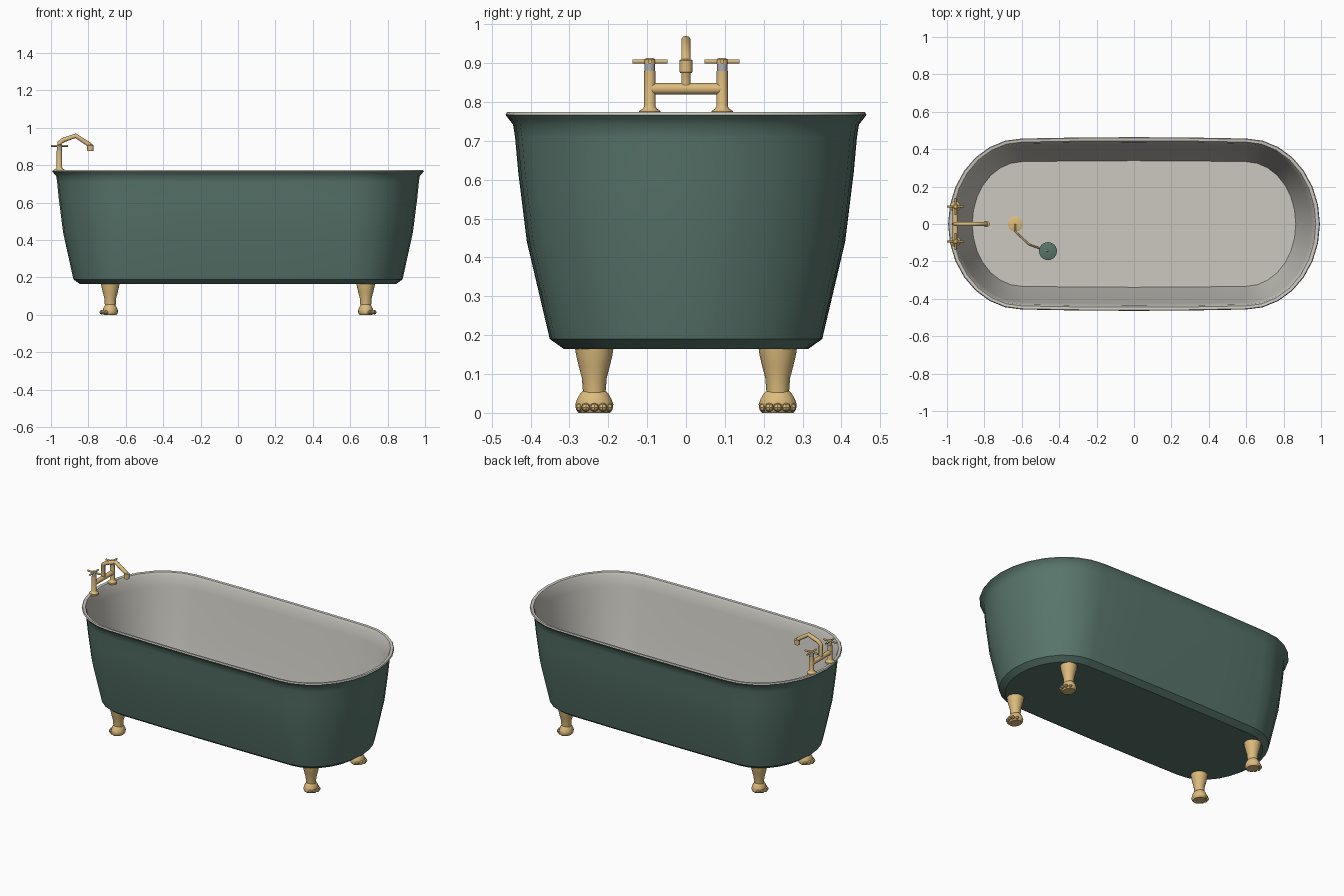
import bpy
import bmesh
import math

cube = bpy.data.objects.get("Cube")
if cube:
    bpy.data.objects.remove(cube, do_unlink=True)


def material(name, rgb):
    m = bpy.data.materials.new(name)
    m.use_nodes = True
    m.diffuse_color = (*rgb, 1)
    m.node_tree.nodes["Principled BSDF"].inputs["Base Color"].default_value = (*rgb, 1)
    return m


green = material("green enamel", (0.098, 0.178, 0.147))
white = material("white enamel", (0.60, 0.58, 0.53))
brass = material("brass", (0.72, 0.50, 0.205))
steel = material("steel", (0.40, 0.42, 0.45))


def loft(name, rings, mats, mat_rule=lambda i: 0):
    """Skin a list of equal-sized closed rings and cap both ends."""
    bm = bmesh.new()
    loops = [[bm.verts.new(p) for p in ring] for ring in rings]
    n = len(loops[0])
    for i in range(len(loops) - 1):
        for j in range(n):
            k = (j + 1) % n
            f = bm.faces.new((loops[i][j], loops[i][k], loops[i + 1][k], loops[i + 1][j]))
            f.material_index = mat_rule(i)
    bm.faces.new(loops[0][::-1]).material_index = mat_rule(0)
    bm.faces.new(loops[-1]).material_index = mat_rule(len(loops) - 1)
    bmesh.ops.recalc_face_normals(bm, faces=bm.faces)
    me = bpy.data.meshes.new(name)
    bm.to_mesh(me)
    bm.free()
    for m in mats:
        me.materials.append(m)
    ob = bpy.data.objects.new(name, me)
    bpy.context.collection.objects.link(ob)
    bpy.ops.object.select_all(action="DESELECT")
    ob.select_set(True)
    bpy.context.view_layer.objects.active = ob
    bpy.ops.object.shade_smooth_by_angle(angle=math.radians(32))
    return ob


def lathe(name, profile, loc, mat, n=16, sx=1):
    """Turn (radius, height) pairs around a vertical axis."""
    x, y, z = loc
    turn = [2 * math.pi * j / n for j in range(n)]
    rings = [[(x + sx * r * math.cos(a), y + r * math.sin(a), z + h) for a in turn]
             for r, h in profile]
    return loft(name, rings, [mat])


def tube(name, points, radius, mat):
    cu = bpy.data.curves.new(name, "CURVE")
    cu.dimensions = "3D"
    cu.bevel_depth = radius
    cu.bevel_resolution = 3
    cu.use_fill_caps = True
    sp = cu.splines.new("POLY")
    sp.points.add(len(points) - 1)
    for p, co in zip(sp.points, points):
        p.co = (*co, 1)
    cu.materials.append(mat)
    ob = bpy.data.objects.new(name, cu)
    bpy.context.collection.objects.link(ob)
    return ob


# Tub: stadium rings going up the outside, over the lip and down the inside
STRAIGHT, ARC = 0.6, 14


def stadium(half_x, half_y, z):
    half = []
    for i in range(ARC + 1):
        a = -math.pi / 2 + math.pi * i / ARC
        half.append((STRAIGHT + (half_x - STRAIGHT) * math.cos(a), half_y * math.sin(a)))
    for x in (0.3, 0.0, -0.3):
        half.append((x, half_y * (1 + 0.016 * (1 - (x / STRAIGHT) ** 2))))
    ring = half + [(-x, -y) for x, y in half]
    return [(x, y, z) for x, y in ring]


outside = [(0.845, 0.31, 0.165), (0.88, 0.345, 0.19), (0.935, 0.403, 0.44),
           (0.958, 0.425, 0.62), (0.967, 0.433, 0.71), (0.972, 0.438, 0.742),
           (0.985, 0.45, 0.757), (0.994, 0.457, 0.767)]
inside = [(0.99, 0.453, 0.774), (0.972, 0.438, 0.772), (0.965, 0.43, 0.758),
          (0.952, 0.418, 0.69), (0.915, 0.385, 0.44), (0.865, 0.333, 0.19)]
loft("tub", [stadium(*s) for s in outside + inside], [green, white],
     lambda i: int(i >= len(outside) - 1))

# Feet: turned leg, flattened paw and toes pointing to the tub ends
leg = [(0.051, 0.178), (0.047, 0.15), (0.04, 0.12), (0.032, 0.09), (0.029, 0.052)]
paw = [(0.03, 0.056), (0.036, 0.05), (0.044, 0.036), (0.049, 0.022), (0.047, 0.008), (0.04, 0)]
toe = [(0.002, -0.011), (0.009, -0.007), (0.012, 0), (0.009, 0.008), (0.002, 0.011)]
for sx, end in ((-1, "right"), (1, "left")):
    for sy, side in ((-1, "front"), (1, "back")):
        x, y = 0.683 * sx, 0.236 * sy
        lathe(f"{side}_{end}_leg", leg, (x, y, 0), brass)
        lathe(f"{side}_{end}_paw", paw, (x, y, 0), brass, sx=0.84)
        for k in range(-2, 3):
            a = math.radians(33 * k)
            lathe(f"{side}_{end}_toe", toe,
                  (x + sx * 0.046 * math.cos(a), y + 0.04 * math.sin(a), 0.014), brass, 8)

# Tap posts with flanges, collars and cross handles
TAP_X = -0.955
post = [(0.028, 0.765), (0.028, 0.776), (0.018, 0.783), (0.0145, 0.79), (0.0145, 0.88)]
for sy, side in ((-1, "front"), (1, "back")):
    y = 0.093 * sy
    lathe(f"{side}_tap_post", post, (TAP_X, y, 0), brass)
    lathe(f"{side}_tap_collar", [(0.0135, 0.879), (0.0135, 0.9)], (TAP_X, y, 0), steel)
    lathe(f"{side}_tap_cap", [(0.0145, 0.898), (0.0145, 0.909), (0.009, 0.913)],
          (TAP_X, y, 0), brass)
    for a in (0, math.pi / 2):
        dx, dy = 0.045 * math.cos(a), 0.045 * math.sin(a)
        tube(f"{side}_tap_handle", [(TAP_X - dx, y - dy, 0.904), (TAP_X + dx, y + dy, 0.904)],
             0.0055, brass)

# Mixer bar, bent spout and nozzle
tube("mixer_bar", [(TAP_X, -0.093, 0.834), (TAP_X, 0.093, 0.834)], 0.015, brass)
tube("spout", [(TAP_X, 0, 0.834), (TAP_X, 0, 0.92), (-0.935, 0, 0.934), (-0.868, 0, 0.958),
               (-0.795, 0, 0.91), (-0.789, 0, 0.895)], 0.0125, brass)
lathe("spout_nozzle", [(0.015, 0.875), (0.017, 0.878), (0.017, 0.907), (0.012, 0.91)],
      (-0.789, 0, 0), brass)

# Drain, chain and plug on the tub floor
lathe("drain", [(0.04, 0.185), (0.04, 0.193), (0.036, 0.195)], (-0.635, 0, 0), brass, 24)
tube("plug_chain", [(-0.635, 0, 0.198), (-0.635, -0.04, 0.198), (-0.56, -0.11, 0.198),
                    (-0.51, -0.128, 0.2), (-0.46, -0.145, 0.222)], 0.0045, brass)
lathe("plug", [(0.042, 0.188), (0.048, 0.212), (0.048, 0.218), (0.042, 0.221)],
      (-0.46, -0.145, 0), green, 24)
